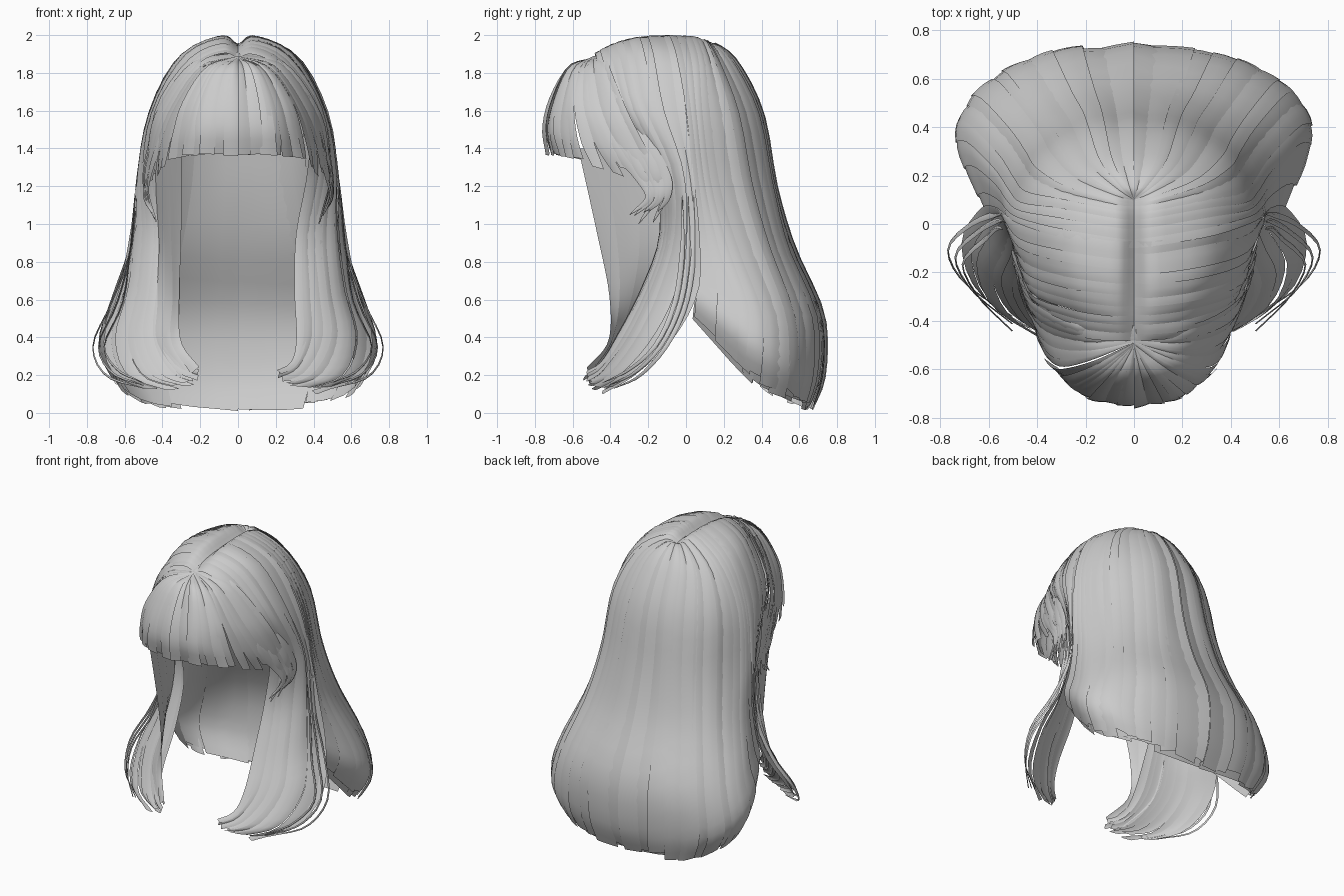
import bpy, bmesh, random
from mathutils import Vector

random.seed(7)


def spline(pts, t):
    """Catmull-Rom point at t in 0..1 through pts."""
    n = len(pts) - 1
    f = min(max(t, 0), 1) * n
    i = min(int(f), n - 1)
    f -= i
    b, c = pts[i], pts[i + 1]
    a = pts[i - 1] if i else b * 2 - c
    d = pts[i + 2] if i + 2 <= n else c * 2 - b
    return 0.5 * (2 * b + (c - a) * f + (2 * a - 5 * b + 4 * c - d) * f * f
                  + (3 * b - a - 3 * c + d) * f ** 3)


def outward(p):
    d = p - Vector((0, -0.1, min(p.z, 1.3)))
    return d.normalized() if d.length > 1e-4 else Vector((0, 0, 1))


def finish(bm, name):
    me = bpy.data.meshes.new(name)
    bm.to_mesh(me)
    bm.free()
    for p in me.polygons:
        p.use_smooth = True
    ob = bpy.data.objects.new(name, me)
    bpy.context.collection.objects.link(ob)


def add_card(bm, grid):
    """Add one open hair card from a grid of points, facing outward."""
    vs = [[bm.verts.new(p) for p in row] for row in grid]
    faces = [bm.faces.new((r0[j], r0[j + 1], r1[j + 1], r1[j]))
             for r0, r1 in zip(vs, vs[1:]) for j in range(len(r0) - 1)]
    total = 0
    for f in faces:
        f.normal_update()
        total += f.normal.dot(outward(f.calc_center_median()))
    if total < 0:
        bmesh.ops.reverse_faces(bm, faces=faces)


def sheet(name, guides, n, side, rows=26, lift=0.01, jag=0.03, narrow=0.0, inset=0.0):
    """Overlapping cards laid over the surface spanned by guide strands."""
    guides = [[Vector(p) for p in g] for g in guides]
    bm = bmesh.new()
    for k in range(n):
        w = random.uniform(0.56, 0.75)
        mid = (k + 0.5) / n
        base = random.uniform(0, lift) - inset
        tilt = random.uniform(0.4, 1) * random.choice((-1, 1)) * lift * 0.7
        sway = random.uniform(-0.25, 0.25) / n if 0 < k < n - 1 else 0
        end = 1 - random.uniform(0, jag)
        slant = random.uniform(-0.3, 0.3) * jag
        flare = random.uniform(-0.015, 0.012)
        grid = []
        for r in range(rows + 1):
            row = []
            for j in range(4):
                s = j / 1.5 - 1
                v = (end + slant * s) * r / rows
                u = mid + sway * v * v + s * w / n * (1 - narrow * v ** 4)
                p = spline([spline(g, v) for g in guides], u)
                bow = base + tilt * s + 0.003 * (1 - s * s) + flare * v ** 5
                p = p + outward(p) * bow * min(1, v * 5)
                p.z = max(p.z, 0)
                p.x *= side
                row.append(p)
            grid.append(row)
        add_card(bm, grid)
    finish(bm, name)


def wisps(name, paths, width, side):
    """Thin strands along paths, tapering at both ends."""
    bm = bmesh.new()
    for path in paths:
        pts = [Vector(p) for p in path]
        grid = []
        for r in range(19):
            t = r / 18
            p = spline(pts, t)
            tan = spline(pts, min(t + .03, 1)) - spline(pts, max(t - .03, 0))
            across = tan.cross(outward(p)).normalized()
            across *= width * (1 - t ** 2) ** 0.7 * min(1, .05 + t * 4) + 0.001
            row = [p - across, p + outward(p) * 0.006, p + across]
            grid.append([Vector((q.x * side, q.y, q.z)) for q in row])
        add_card(bm, grid)
    finish(bm, name)


# Guide strands for the right half, root to tip
BACK = [
    [(0, .1, 1.94), (0, .16, 1.95), (0, .28, 1.84), (0, .405, 1.58), (0, .475, 1.2), (0, .57, .88), (0, .725, .52), (0, .73, .2), (0, .66, .01)],
    [(0, .1, 1.94), (.06, .15, 1.95), (.15, .25, 1.84), (.2, .375, 1.58), (.23, .45, 1.2), (.28, .53, .88), (.36, .68, .52), (.37, .69, .22), (.33, .64, .02)],
    [(0, .09, 1.94), (.09, .11, 1.965), (.26, .17, 1.84), (.37, .26, 1.58), (.41, .33, 1.2), (.47, .42, .88), (.58, .55, .52), (.62, .57, .25), (.53, .54, .06)],
    [(0, .03, 1.95), (.09, .04, 1.985), (.31, .08, 1.85), (.45, .1, 1.58), (.5, .15, 1.2), (.56, .24, .88), (.68, .36, .55), (.73, .36, .35), (.64, .34, .17)],
    [(0, -.1, 1.95), (.09, -.09, 1.99), (.32, -.05, 1.87), (.47, 0, 1.58), (.52, .03, 1.25), (.54, .05, .95), (.58, .06, .74), (.61, .05, .6), (.57, .04, .48)]]
LOCK = [
    [(0, -.07, 1.95), (.09, -.07, 1.995), (.32, -.03, 1.87), (.47, 0, 1.58), (.53, .04, 1.25), (.57, .07, .95), (.63, .065, .65), (.71, -.07, .39), (.65, -.27, .2), (.42, -.44, .1)],
    [(0, -.25, 1.94), (.09, -.25, 1.985), (.29, -.22, 1.885), (.45, -.16, 1.6), (.51, -.04, 1.28), (.5, -.03, .95), (.53, -.1, .65), (.58, -.22, .4), (.5, -.38, .2), (.3, -.49, .13)],
    [(0, -.38, 1.92), (.09, -.38, 1.95), (.26, -.35, 1.86), (.43, -.28, 1.6), (.45, -.13, 1.28), (.4, -.1, .95), (.42, -.19, .65), (.44, -.31, .4), (.35, -.44, .22), (.22, -.53, .16)],
    [(0, -.48, 1.88), (.08, -.48, 1.9), (.22, -.46, 1.83), (.38, -.37, 1.6), (.37, -.18, 1.28), (.31, -.14, .95), (.3, -.24, .65), (.31, -.37, .4), (.28, -.45, .27), (.19, -.53, .22)]]
FRINGE = [
    [(0, -.5, 1.88), (0, -.62, 1.825), (0, -.715, 1.66), (0, -.75, 1.5), (0, -.725, 1.36)],
    [(0, -.5, 1.88), (.1, -.61, 1.825), (.17, -.68, 1.66), (.2, -.71, 1.5), (.21, -.68, 1.36)],
    [(0, -.49, 1.89), (.17, -.56, 1.82), (.29, -.59, 1.64), (.34, -.58, 1.48), (.37, -.55, 1.34)]]
SIDE_FRINGE = [
    [(0, -.49, 1.89), (.17, -.56, 1.82), (.29, -.59, 1.64), (.35, -.56, 1.46), (.38, -.5, 1.3)],
    [(0, -.48, 1.89), (.2, -.49, 1.83), (.36, -.45, 1.6), (.43, -.36, 1.4), (.45, -.25, 1.22)],
    [(0, -.42, 1.91), (.25, -.41, 1.85), (.43, -.31, 1.6), (.48, -.2, 1.38), (.49, -.1, 1.15)]]

for side, tag in ((1, "right"), (-1, "left")):
    # Long back hair, falling from the parting, with a wide-card layer beneath
    sheet("back_hair_" + tag, BACK, 13, side, jag=.035)
    sheet("under_back_hair_" + tag, BACK, 4, side, jag=.03, inset=.016, lift=.004)
    # Side hair sweeping past the ear into the front lock
    sheet("front_lock_" + tag, LOCK, 9, side, rows=32, jag=.04, lift=.008)
    # Straight cut fringe and its longer pointed sides
    sheet("fringe_" + tag, FRINGE, 7, side, rows=14, jag=.02, lift=.008)
    sheet("side_fringe_" + tag, SIDE_FRINGE, 6, side, rows=16, jag=.1, narrow=.5, lift=.006)

    # Short tapering strands beside the face
    temple = []
    for i in range(7):
        a, j = i / 6, random.uniform(-.02, .02)
        temple.append([(.34 + .06 * a, -.46 + .2 * a, 1.62), (.42 + .05 * a, -.39 + .2 * a, 1.42),
                       (.47 + .03 * a, -.26 + .14 * a + j, 1.25),
                       (.48 + j, -.2 + .1 * a, 1.14), (.44 + j, -.3 + .15 * a, 1.03 + 2 * j)])
    wisps("temple_strands_" + tag, temple, .028, side)

    # Loose strands curling around the ends of the lock
    loose = []
    for i in range(3):
        o = i * .03
        loose.append([(.54, .04 - o, 1.15), (.57, .04 - o, .85), (.67 - o, 0 - o, .58),
                      (.765 - o, -.1 - o, .36), (.7 - o, -.24 - o, .2 + o / 2), (.5, -.38 - o, .13 + o / 2)])
    wisps("loose_strands_" + tag, loose, .014, side)

# Inner panel of the left lock, reaching forward under the fringe
INNER = [
    [(.46, -.1, 1.36), (.42, -.1, .95), (.43, -.2, .62), (.44, -.32, .38), (.3, -.48, .18)],
    [(.38, -.35, 1.4), (.36, -.29, .95), (.35, -.31, .62), (.36, -.38, .38), (.25, -.5, .2)],
    [(.3, -.57, 1.4), (.3, -.47, .95), (.31, -.405, .62), (.3, -.41, .38), (.2, -.52, .24)]]
sheet("inner_lock_left", INNER, 3, -1, rows=18, lift=.004)
